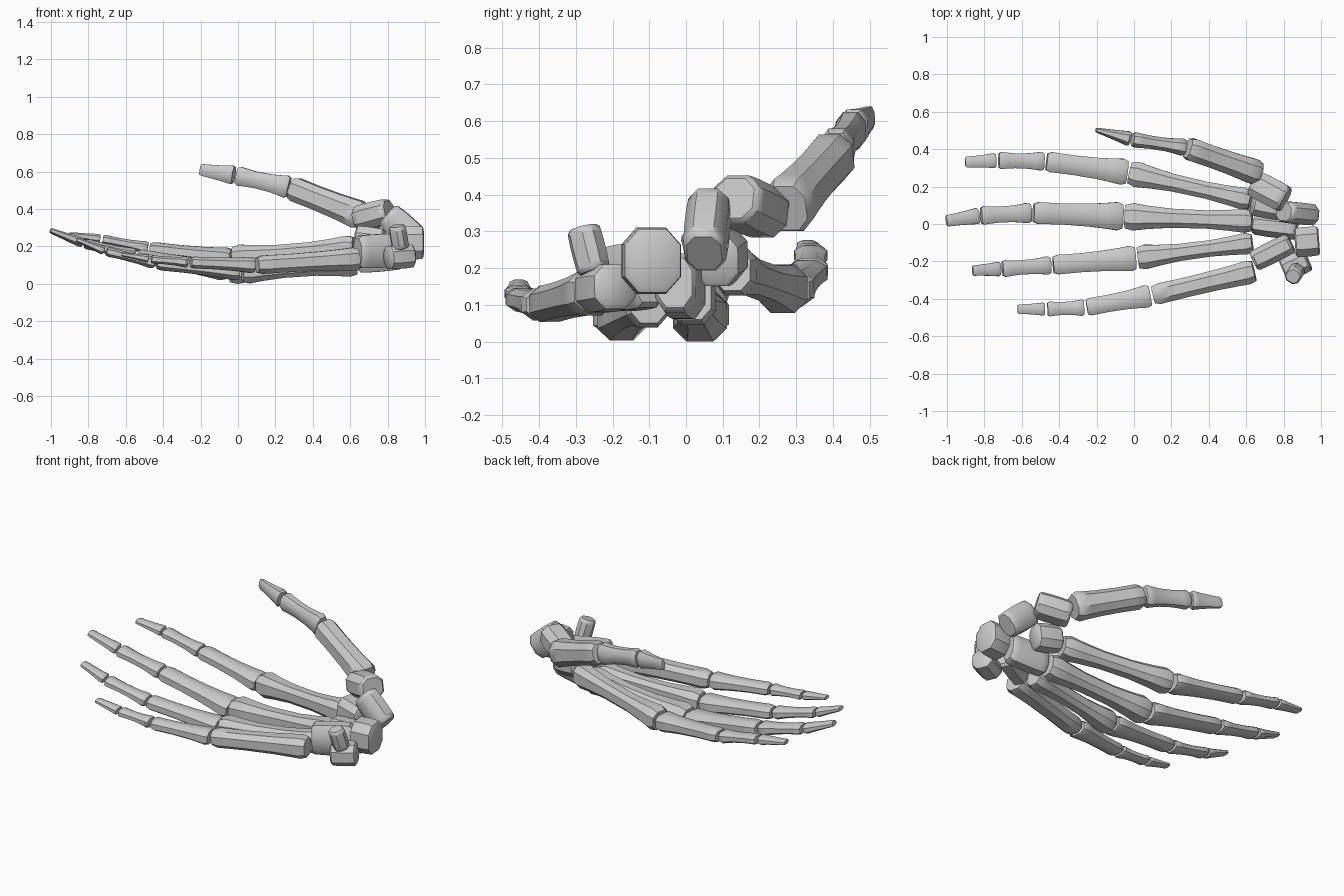
import bpy, bmesh, math
from mathutils import Vector

if "Cube" in bpy.data.objects:
    bpy.data.objects.remove(bpy.data.objects["Cube"])


def loft(name, a, b, size_a, size_b, waist, sides=8):
    """Bone from a to b: boxy octagonal sections, pinched to `waist` in the middle, blunt ends."""
    d = (b - a).normalized()
    side = d.cross(Vector((0, 0, 1))).normalized()
    up = side.cross(d)
    bm = bmesh.new()
    rings = []
    for t in (0, .06, .18, .36, .64, .82, .94, 1):
        k = waist + (1 - waist) * min(1, abs(2 * t - 1) * 1.15) ** 2
        if t in (0, 1):
            k *= .84
        w, h = Vector(size_a).lerp(Vector(size_b), t) * k * .54
        ring = []
        for i in range(sides):
            ang = 2 * math.pi * (i + .5) / sides
            c, s = (math.copysign(abs(f) ** .8, f) for f in (math.cos(ang), math.sin(ang)))
            ring.append(bm.verts.new(a.lerp(b, t) + side * w * c + up * h * s))
        rings.append(ring)
    for r, q in zip(rings, rings[1:]):
        for i in range(sides):
            j = (i + 1) % sides
            bm.faces.new((r[i], r[j], q[j], q[i]))
    bm.faces.new(rings[0])
    bm.faces.new(rings[-1])
    bmesh.ops.recalc_face_normals(bm, faces=bm.faces)
    me = bpy.data.meshes.new(name)
    bm.to_mesh(me)
    bm.free()
    ob = bpy.data.objects.new(name, me)
    bpy.context.collection.objects.link(ob)
    bpy.ops.object.select_all(action='DESELECT')
    ob.select_set(True)
    bpy.context.view_layer.objects.active = ob
    bpy.ops.object.shade_smooth_by_angle(angle=math.radians(40))


# part: (width, height) at the tip end, at the wrist end, waist
TIP = ("tip_bone", (.055, .025), (.08, .05), .95)
MID = ("middle_bone", (.09, .05), (.10, .068), .82)
NEAR = ("near_bone", (.105, .07), (.14, .10), .87)
PALM = ("palm_bone", (.135, .13), (.115, .13), .7)
LITTLE_PALM = ("palm_bone", (.125, .11), (.145, .14), .9)
THUMB_TIP = ("tip_bone", (.025, .06), (.08, .10), .95)
THUMB_MID = ("middle_bone", (.08, .10), (.09, .12), .8)
THUMB_NEAR = ("near_bone", (.12, .125), (.135, .15), .92)


def finger(name, scale, parts, joints):
    """Chain of bones through the joints, tip to wrist, with a small gap at each joint."""
    pts = [Vector(p) for p in joints]
    for (part, sa, sb, waist), p, q in zip(parts, pts, pts[1:]):
        gap = (q - p).normalized() * .008
        loft(f"{name}_{part}", p + gap, q - gap, Vector(sa) * scale, Vector(sb) * scale, waist)


LONG = (TIP, MID, NEAR, PALM)
finger("index", 1, LONG, [(-.91, .33, .265), (-.73, .34, .24), (-.475, .335, .19),
                          (-.03, .275, .14), (.63, .125, .195)])
finger("middle", 1.08, LONG, [(-1.01, .015, .288), (-.825, .045, .217), (-.545, .06, .15),
                              (-.055, .04, .067), (.64, .015, .12)])
finger("ring", .97, LONG, [(-.87, -.25, .24), (-.71, -.24, .175), (-.44, -.22, .11),
                           (.015, -.182, .064), (.64, -.1, .105)])
finger("little", .87, LONG[:3] + (LITTLE_PALM,),
       [(-.63, -.455, .16), (-.47, -.455, .132), (-.26, -.447, .115),
        (.095, -.382, .1), (.65, -.25, .135)])
finger("thumb", 1, (THUMB_TIP, THUMB_MID, THUMB_NEAR),
       [(-.21, .505, .612), (-.015, .453, .58), (.28, .408, .515), (.67, .27, .36)])


def wrist(name, a, b, width, height):
    """Chunky wrist bone."""
    loft("wrist_" + name, Vector(a), Vector(b), (width, height), (width, height), 1.05)


wrist("thumb_base", (.64, .22, .345), (.81, .13, .39), .14, .13)
wrist("thumb_side", (.80, .065, .37), (.95, .05, .24), .11, .14)
wrist("centre_upper", (.86, -.1, .22), (.99, -.09, .22), .15, .17)
wrist("centre", (.64, 0, .14), (.87, -.03, .16), .11, .16)
wrist("index_base", (.63, .11, .24), (.78, .08, .22), .12, .14)
wrist("ring_base", (.64, -.2, .17), (.84, -.1, .18), .11, .17)
wrist("little_side", (.80, -.25, .14), (.93, -.19, .15), .12, .12)
wrist("pea_bone", (.85, -.28, .31), (.87, -.25, .19), .08, .08)
